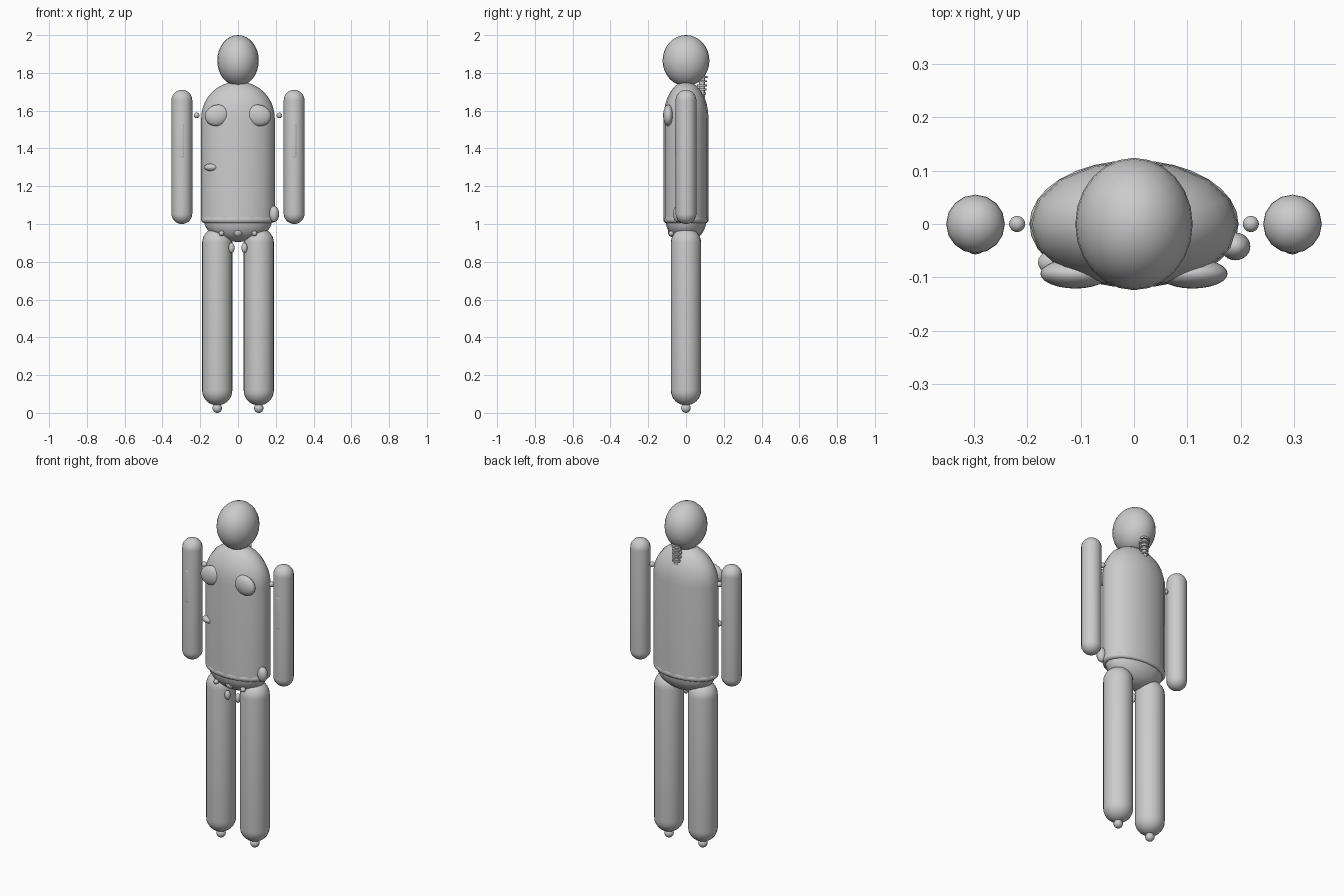
import bpy, bmesh, math
from mathutils import Matrix, Vector

if "Cube" in bpy.data.objects:
    bpy.data.objects.remove(bpy.data.objects["Cube"], do_unlink=True)

grey = bpy.data.materials.new("plain grey")
grey.use_nodes = True
grey.diffuse_color = (0.6, 0.6, 0.6, 1)
grey.node_tree.nodes["Principled BSDF"].inputs["Base Color"].default_value = (0.6, 0.6, 0.6, 1)


def finish(name, bm, loc, tilt=0):
    """Turn a bmesh into a smooth, coloured object."""
    bmesh.ops.recalc_face_normals(bm, faces=bm.faces)
    mesh = bpy.data.meshes.new(name)
    bm.to_mesh(mesh)
    bm.free()
    mesh.materials.append(grey)
    ob = bpy.data.objects.new(name, mesh)
    ob.location = loc
    ob.rotation_euler.y = tilt
    bpy.context.collection.objects.link(ob)
    bpy.ops.object.select_all(action='DESELECT')
    ob.select_set(True)
    bpy.context.view_layer.objects.active = ob
    bpy.ops.object.shade_smooth_by_angle(angle=math.radians(50))
    return ob


def ball(name, loc, radii, tilt=0):
    bm = bmesh.new()
    bmesh.ops.create_uvsphere(bm, u_segments=24, v_segments=16, radius=1)
    bmesh.ops.scale(bm, vec=Vector(radii), verts=bm.verts)
    return finish(name, bm, loc, tilt)


def lathe(name, profile, loc, depth=1, sides=16):
    """Spin (radius, height) points about z, then squash along y."""
    bm = bmesh.new()
    vs = [bm.verts.new((r, 0, z)) for r, z in profile]
    edges = [bm.edges.new(pair) for pair in zip(vs, vs[1:])]
    bmesh.ops.spin(bm, geom=vs + edges, cent=(0, 0, 0), axis=(0, 0, 1),
                   angle=math.tau, steps=sides)
    bmesh.ops.remove_doubles(bm, verts=bm.verts, dist=1e-5)
    bmesh.ops.scale(bm, vec=Vector((1, depth, 1)), verts=bm.verts)
    return finish(name, bm, loc)


def arc(r, z, start, end, height=None, steps=8):
    """Profile points on an arc; angles in degrees from the horizontal."""
    height = height or r
    out = []
    for i in range(steps + 1):
        a = math.radians(start + (end - start) * i / steps)
        out.append((max(r * math.cos(a), 0), z + height * math.sin(a)))
    return out


def capsule(name, x, y, r, low, high, sides=16):
    profile = arc(r, low + r, -90, 0) + arc(r, high - r, 0, 90)
    return lathe(name, profile, (x, y, 0), sides=sides)


# Head, trunk and pelvis
ball("head", (0, 0, 1.865), (0.11, 0.124, 0.135))
lathe("torso", [(0, 1.02), (0.195, 1.02)] + arc(0.195, 1.56, 0, 90), (0, 0, 0), 0.61)
lathe("pelvis", arc(0.18, 1.02, -90, 0, height=0.115) + [(0, 1.02)], (0, 0, 0), 0.6)

# Rolled band round the hips, with a lump at its left end
band = [(0.177 + 0.019 * math.cos(a), 0.019 * math.sin(a))
        for a in [math.tau * i / 12 for i in range(13)]]
lathe("hip_band", band, (0, 0, 1.024), 0.61, 32)
ball("hip_lump", (0.19, -0.042, 1.053), (0.028, 0.026, 0.043))

# Side lump on the belly
ball("belly_lump", (-0.14, -0.072, 1.3), (0.04, 0.026, 0.02))

# Paired parts
for side, s in (("left", 1), ("right", -1)):
    capsule(side + "_arm", s * 0.297, 0, 0.055, 1.0, 1.71)
    capsule(side + "_arm_insert", s * 0.297, -0.036, 0.021, 1.34, 1.55)
    ball(side + "_shoulder_bead", (s * 0.219, 0, 1.575), (0.015, 0.015, 0.015))
    ball(side + "_chest_pad", (s * 0.11, -0.093, 1.575), (0.066, 0.028, 0.056), s * 0.25)
    capsule(side + "_leg", s * 0.11, 0, 0.08, 0.04, 0.98, 24)
    ball(side + "_foot_bead", (s * 0.11, 0, 0.025), (0.025, 0.025, 0.025))
    ball(side + "_groin_bead", (s * 0.087, -0.078, 0.95), (0.014, 0.014, 0.014))
    ball(side + "_lower_bead", (s * 0.034, -0.048, 0.874), (0.016, 0.016, 0.027))
ball("centre_bead", (0, -0.07, 0.957), (0.026, 0.026, 0.026))

# Stack of neck discs at the back
lathe("neck_core", [(0, 1.67), (0.015, 1.67), (0.015, 1.79), (0, 1.79)], (0, 0.085, 0))
for i in range(5):
    r = 0.023 + 0.0015 * i
    lathe(f"neck_disc_{i + 1}", [(0, -0.005), (r, -0.005), (r, 0.005), (0, 0.005)],
          (0, 0.084, 1.69 + 0.022 * i))
